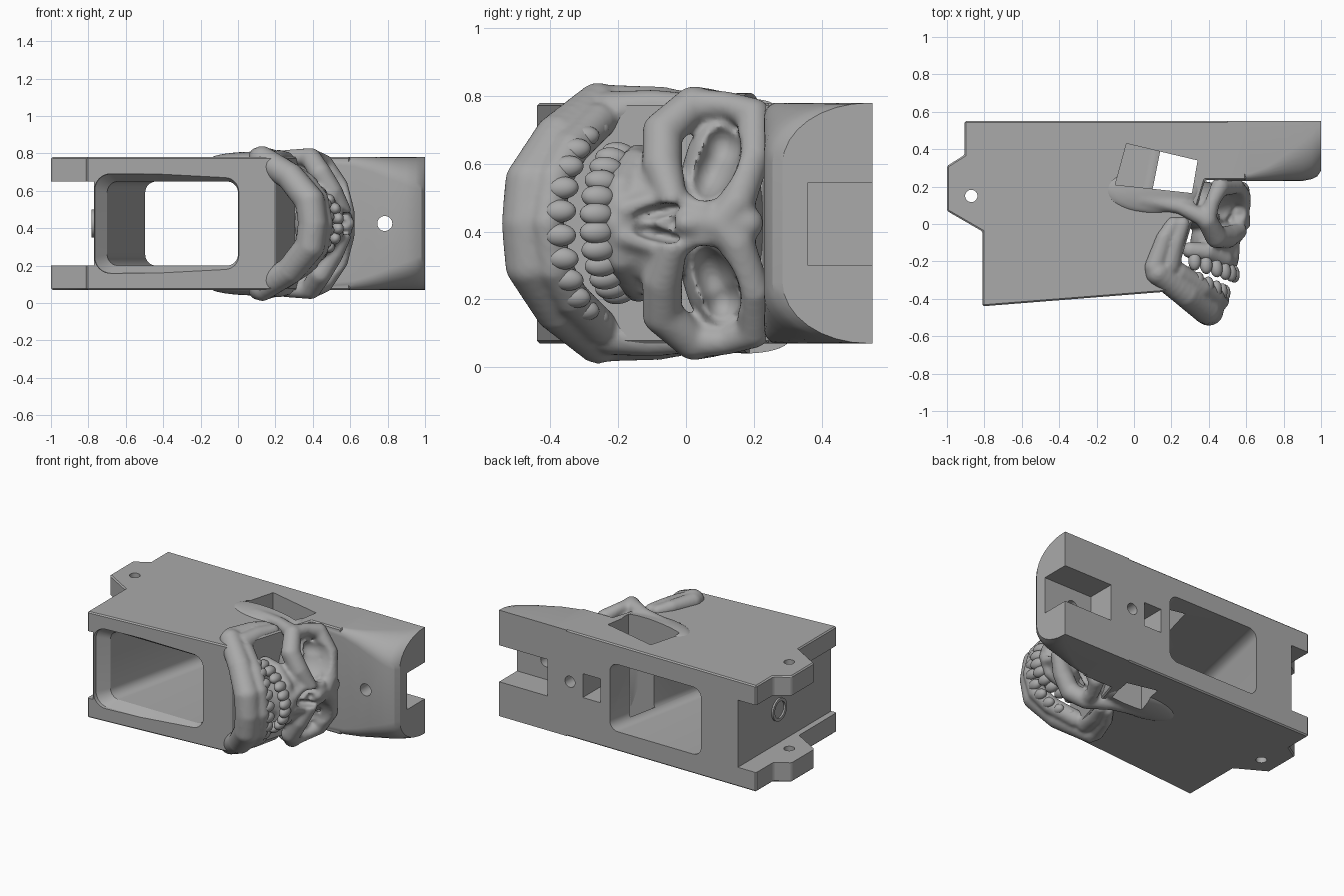
import bpy, bmesh, math
from mathutils import Vector, Matrix

if "Cube" in bpy.data.objects:
    bpy.data.objects.remove(bpy.data.objects["Cube"])

MID = 0.425  # height of the symmetry plane
BOTTOM, TOP = 0.07, 0.78

grey = bpy.data.materials.new("plain grey")
grey.use_nodes = True
grey.diffuse_color = (0.4, 0.4, 0.4, 1)
grey.node_tree.nodes["Principled BSDF"].inputs["Base Color"].default_value = (0.4, 0.4, 0.4, 1)


def finish(name, bm):
    bmesh.ops.recalc_face_normals(bm, faces=bm.faces)
    mesh = bpy.data.meshes.new(name)
    bm.to_mesh(mesh)
    bm.free()
    mesh.materials.append(grey)
    ob = bpy.data.objects.new(name, mesh)
    bpy.context.collection.objects.link(ob)
    return ob


def modify(ob, kind, **settings):
    bpy.context.view_layer.objects.active = ob
    mod = ob.modifiers.new(kind, kind)
    for key, value in settings.items():
        setattr(mod, key, value)
    bpy.ops.object.modifier_apply(modifier=mod.name)


def combine(ob, other, operation="DIFFERENCE"):
    modify(ob, "BOOLEAN", object=other, operation=operation, solver="EXACT")


def smooth(ob, degrees):
    bpy.ops.object.select_all(action="DESELECT")
    ob.select_set(True)
    bpy.context.view_layer.objects.active = ob
    bpy.ops.object.shade_smooth_by_angle(angle=math.radians(degrees))


def loft(name, sections):
    bm = bmesh.new()
    rings = [[bm.verts.new(p) for p in s] for s in sections]
    n = len(rings[0])
    for a, b in zip(rings, rings[1:]):
        for i in range(n):
            bm.faces.new((a[i], a[(i + 1) % n], b[(i + 1) % n], b[i]))
    bm.faces.new(rings[0])
    bm.faces.new(rings[-1])
    return finish(name, bm)


def prism(name, outline, z0, z1):
    return loft(name, [[(x, y, z) for x, y in outline] for z in (z0, z1)])


def box(name, x0, x1, y0, y1, z0, z1):
    return prism(name, [(x0, y0), (x1, y0), (x1, y1), (x0, y1)], z0, z1)


def rod(name, centre, radius, depth, axis):
    bm = bmesh.new()
    turn = Vector(axis).to_track_quat("Z", "Y").to_matrix().to_4x4()
    bmesh.ops.create_cone(bm, cap_ends=True, segments=32, radius1=radius, radius2=radius,
                          depth=depth, matrix=Matrix.Translation(centre) @ turn)
    return finish(name, bm)


def arc(cu, cv, ru, rv, start, steps=8):
    angles = [math.radians(start + 90 * i / steps) for i in range(steps + 1)]
    return [(cu + ru * math.cos(a), cv + rv * math.sin(a)) for a in angles]


def round_rect(u0, u1, v0, v1, r):
    return (arc(u1 - r, v1 - r, r, r, 0) + arc(u0 + r, v1 - r, r, r, 90)
            + arc(u0 + r, v0 + r, r, r, 180) + arc(u1 - r, v0 + r, r, r, 270))


def ball(bm, x, y, w, radii, turn=Matrix(), both=True):
    for side in ((1, -1) if both and abs(w) > 0.001 else (1,)):
        mirror = Matrix.Diagonal((1, 1, side, 1))
        m = (Matrix.Translation((0, 0, MID)) @ mirror @ Matrix.Translation((x, y, w))
             @ turn @ Matrix.Diagonal((*radii, 1)))
        bmesh.ops.create_icosphere(bm, subdivisions=3, radius=1, matrix=m)


def bone(bm, *points):
    """Chain of balls through (x, y, half width, radius) points."""
    for a, b in zip(points, points[1:]):
        for i in range(7):
            x, y, w, r = Vector(a).lerp(Vector(b), i / 6)
            ball(bm, x, y, w, (r, r, r))


# Housing block with lugs
housing = prism("housing", [
    (-0.905, 0.55), (0.6, 0.55), (0.6, 0.235), (0.38, 0.235), (0.2, -0.36), (-0.81, -0.44),
    (-0.81, -0.04), (-1, 0.07), (-1, 0.31), (-0.905, 0.37)], BOTTOM, TOP)
modify(housing, "BEVEL", width=0.008, segments=1, limit_method="ANGLE")

# Nose block whose underside grows rounder towards the end
sections = []
for x, y0, ry, rz in [(0.5, 0.23, 0.03, 0.04), (0.62, 0.23, 0.04, 0.05), (0.72, 0.23, 0.08, 0.08),
                      (0.82, 0.23, 0.15, 0.12), (0.9, 0.23, 0.21, 0.15), (0.95, 0.24, 0.24, 0.17),
                      (0.98, 0.255, 0.26, 0.18), (1.0, 0.285, 0.255, 0.18)]:
    profile = [(0.55, BOTTOM), (0.55, TOP)]
    profile += [(u, v) for u, v in reversed(arc(y0 + ry, TOP - rz, ry, rz, 90))][::-1]
    profile += arc(y0 + ry, BOTTOM + rz, ry, rz, 180)
    sections.append([(x, y, z) for y, z in profile])
nose_block = loft("nose_block", sections)
combine(housing, nose_block, "UNION")

# Slanted well with a chamfered rim
well = loft("well_cutter", [[(x, y, z) for x, z in round_rect(*rect)] for y, rect in (
    (-0.5, (-0.77, 0.015, 0.155, 0.695, 0.09)),
    (-0.41, (-0.765, 0.01, 0.16, 0.69, 0.085)),
    (-0.35, (-0.7, 0.0, 0.2, 0.65, 0.06)),
    (0.6, (-0.485, 0.19, 0.2, 0.65, 0.06)))])

# Side window, open on both sides near the front only
side_window = prism("side_window_cutter", [(-0.04, 0.43), (0.34, 0.34), (0.31, 0.165), (-0.1, 0.21)],
                    0.5, 1)
through_window = prism("through_window_cutter", [(0.14, 0.388), (0.34, 0.34), (0.31, 0.165), (0.1, 0.188)],
                       -0.1, 0.55)
windows = [side_window, through_window]
cutters = windows + [
    well,
    box("lug_gap_cutter", -1.2, -0.77, -0.6, 0.7, 0.2, 0.65),
    box("end_slot_cutter", 0.64, 1.1, 0.36, 0.7, 0.3, 0.545),
    box("small_pocket_cutter", 0.25, 0.38, 0.33, 0.7, 0.36, 0.52),
    rod("nose_hole_cutter", (0.785, 0.3, MID), 0.04, 0.4, (0, 1, 0)),
    rod("back_hole_cutter", (0.475, 0.5, 0.44), 0.037, 0.3, (0, 1, 0)),
    rod("lug_hole_cutter", (-0.87, 0.15, MID), 0.033, 2, (0, 0, 1)),
]
for cutter in cutters:
    combine(housing, cutter)
smooth(housing, 25)

# Round boss on the end wall
boss = rod("end_boss", (-0.772, 0.12, MID), 0.075, 0.02, (1, 0, 0))
boss_hole = rod("boss_hole_cutter", (-0.78, 0.12, MID), 0.055, 0.02, (1, 0, 0))
combine(boss, boss_hole)
smooth(boss, 30)

# Skull: cheeks, brow, bridge and upper jaw
bm = bmesh.new()
ball(bm, 0.36, 0.1, 0, (0.17, 0.13, 0.33))
ball(bm, 0.43, -0.1, 0, (0.13, 0.15, 0.18))
ball(bm, 0.1, 0.18, 0.34, (0.26, 0.13, 0.045))
bone(bm, (0.05, 0.13, 0.345, 0.04), (0.25, 0.09, 0.355, 0.04), (0.38, 0.03, 0.355, 0.05))
bone(bm, (0.39, 0.02, 0.35, 0.055), (0.44, -0.07, 0.27, 0.06), (0.5, -0.07, 0.17, 0.06),
     (0.56, -0.04, 0.07, 0.045))
bone(bm, (0.39, 0.02, 0.35, 0.05), (0.42, 0.12, 0.35, 0.04), (0.46, 0.2, 0.32, 0.05),
     (0.54, 0.2, 0.2, 0.05), (0.57, 0.15, 0.06, 0.055), (0.575, 0.1, 0, 0.05))
bone(bm, (0.57, 0.18, 0, 0.05), (0.57, 0.06, 0, 0.05), (0.59, 0, 0, 0.035))
bone(bm, (0.57, 0.05, 0.04, 0.04), (0.54, -0.08, 0.07, 0.03), (0.53, -0.18, 0.04, 0.035))
bone(bm, (0.51, -0.2, 0, 0.05), (0.48, -0.19, 0.1, 0.05), (0.39, -0.15, 0.17, 0.05),
     (0.3, -0.14, 0.19, 0.045))
skull = finish("skull", bm)
modify(skull, "REMESH", mode="VOXEL", voxel_size=0.011)

# Eye sockets and nasal openings
bm = bmesh.new()
ball(bm, 0.56, 0.085, 0.18, (0.15, 0.068, 0.125), Matrix.Rotation(math.radians(-24), 4, "X"))
ball(bm, 0.5, 0.105, 0.23, (0.1, 0.058, 0.07))
ball(bm, 0.58, -0.09, 0.032, (0.08, 0.08, 0.022), Matrix.Rotation(math.radians(12), 4, "X"))
sockets = finish("socket_cutter", bm)
modify(sockets, "REMESH", mode="VOXEL", voxel_size=0.011)
combine(skull, sockets)
modify(skull, "REMESH", mode="VOXEL", voxel_size=0.01)
modify(skull, "SMOOTH", factor=0.5, iterations=5)
for cutter in windows:
    combine(skull, cutter)
smooth(skull, 50)

# Lower jaw: chin, gum ridge and upright branches
bm = bmesh.new()
bone(bm, (0.4, -0.465, 0, 0.08), (0.385, -0.455, 0.12, 0.08), (0.28, -0.375, 0.25, 0.075),
     (0.13, -0.26, 0.345, 0.07))
bone(bm, (0.46, -0.41, 0, 0.05), (0.43, -0.39, 0.13, 0.055), (0.36, -0.34, 0.22, 0.055),
     (0.24, -0.26, 0.3, 0.055))
bone(bm, (0.11, -0.23, 0.355, 0.055), (0.16, -0.08, 0.36, 0.045), (0.21, 0, 0.35, 0.04))
bone(bm, (0.19, -0.22, 0.33, 0.06), (0.22, -0.1, 0.345, 0.05), (0.26, 0, 0.345, 0.04))
jaw = finish("lower_jaw", bm)
modify(jaw, "REMESH", mode="VOXEL", voxel_size=0.011)
modify(jaw, "SMOOTH", factor=0.5, iterations=6)
smooth(jaw, 60)


# Rows of teeth along each jaw arch
def teeth(name, count, x0, depth, width, y_front, rise, lean):
    bm = bmesh.new()
    for i in range(count):
        t = math.radians(-80 + 160 * i / (count - 1))
        x, w = x0 + depth * math.cos(t), width * math.sin(t)
        y = y_front + rise * (1 - math.cos(t))
        turn = Matrix.Rotation(-t, 4, "Y") @ Matrix.Rotation(lean, 4, "Z")
        ball(bm, x, y, w, (0.032, 0.05, 0.034), turn, both=False)
    smooth(finish(name, bm), 60)


teeth("upper_teeth", 12, 0.28, 0.255, 0.21, -0.265, 0.08, 0.15)
teeth("lower_teeth", 12, 0.24, 0.245, 0.28, -0.375, 0.12, -0.15)

for helper in cutters + [nose_block, boss_hole, sockets]:
    bpy.data.objects.remove(helper)
